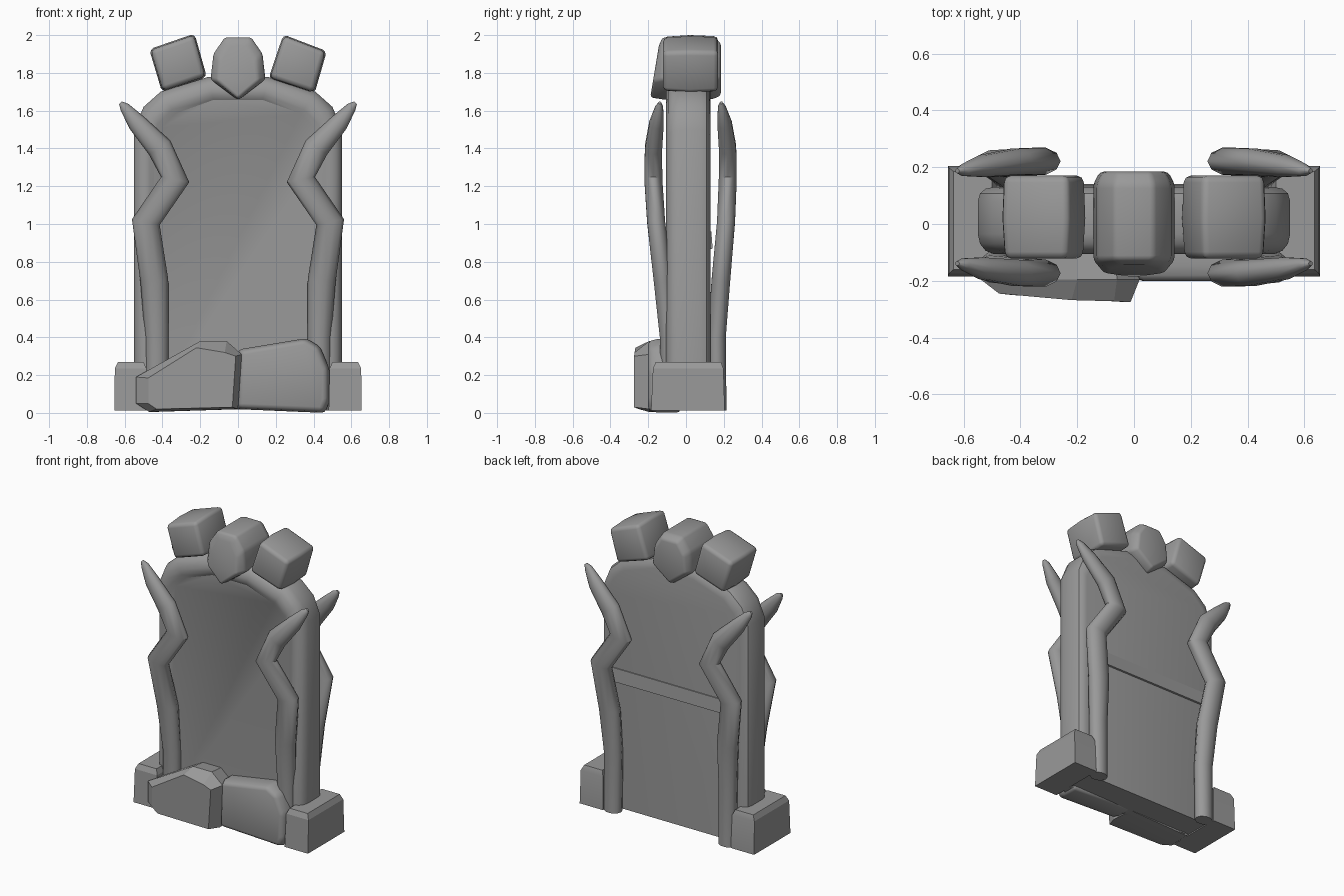
import bpy, bmesh, math
from mathutils import Vector

if "Cube" in bpy.data.objects:
    bpy.data.objects.remove(bpy.data.objects["Cube"])

stone = bpy.data.materials.new("grey_stone")
stone.diffuse_color = (0.32, 0.32, 0.32, 1)
stone.use_nodes = True
stone.node_tree.nodes["Principled BSDF"].inputs["Base Color"].default_value = stone.diffuse_color


def loft(name, rings, bevel=0.0, segments=2, angle=35):
    """Skin matching rings of points, cap both ends, round the edges."""
    bm = bmesh.new()
    loops = [[bm.verts.new(p) for p in ring] for ring in rings]
    n = len(loops[0])
    for a, b in zip(loops, loops[1:]):
        for i in range(n):
            j = (i + 1) % n
            bm.faces.new((a[i], a[j], b[j], b[i]))
    bm.faces.new(loops[0])
    bm.faces.new(loops[-1])
    bmesh.ops.recalc_face_normals(bm, faces=bm.faces)
    if bevel:
        edges = [e for e in bm.edges if e.calc_face_angle(0) > 0.35]
        bmesh.ops.bevel(bm, geom=edges, offset=bevel, segments=segments,
                        profile=0.5, affect='EDGES', clamp_overlap=True)
        bmesh.ops.recalc_face_normals(bm, faces=bm.faces)
    mesh = bpy.data.meshes.new(name)
    bm.to_mesh(mesh)
    bm.free()
    mesh.materials.append(stone)
    ob = bpy.data.objects.new(name, mesh)
    bpy.context.collection.objects.link(ob)
    bpy.ops.object.select_all(action='DESELECT')
    ob.select_set(True)
    bpy.context.view_layer.objects.active = ob
    bpy.ops.object.shade_smooth_by_angle(angle=math.radians(angle))
    return ob


def layer(profile, y, sx=1, sz=1, cx=0, cz=0):
    """Place an x-z profile at depth y, scaled about a centre."""
    return [(cx + (x - cx) * sx, y, cz + (z - cz) * sz) for x, z in profile]


# Arched slab: rounded rim around a slightly sunken front panel
half = [(0.55, 0.02), (0.55, 1.5), (0.50, 1.62), (0.41, 1.70), (0.16, 1.778)]
arch = half + [(-x, z) for x, z in reversed(half)]
loft("arched_slab", [
    layer(arch, -0.088, 0.81, 0.932), layer(arch, -0.104, 0.85, 0.945),
    layer(arch, -0.105, 0.90, 0.962), layer(arch, -0.094, 0.95, 0.982),
    layer(arch, -0.07, 0.985, 0.995), layer(arch, -0.035),
    layer(arch, 0.08), layer(arch, 0.108, 0.985, 0.995),
    layer(arch, 0.124, 0.95, 0.982), layer(arch, 0.13, 0.90, 0.965)], angle=32)

# Shallow sloping ledge across the back
loft("back_ledge", [[(x, 0.12, 0.965), (x, 0.134, 0.96), (x, 0.141, 0.87),
                     (x, 0.12, 0.865)] for x in (-0.46, 0.46)], angle=5)

# Square foot blocks with chamfered tops
for side, label in ((-1, "left"), (1, "right")):
    rings = []
    for z, x0, x1, y0, y1 in ((0.012, 0.48, 0.655, -0.185, 0.205),
                              (0.235, 0.485, 0.652, -0.175, 0.198),
                              (0.27, 0.50, 0.635, -0.16, 0.185)):
        rings.append([(side * x0, y0, z), (side * x1, y0, z),
                      (side * x1, y1, z), (side * x0, y1, z)])
    loft(label + "_foot_block", rings, angle=20)

# Winding horns: x, z, depth from the slab middle, half width, half depth
HORN = [(0.43, 0.012, 0.125, 0.060, 0.05), (0.43, 0.40, 0.127, 0.063, 0.05),
        (0.443, 0.70, 0.153, 0.074, 0.052), (0.488, 1.01, 0.185, 0.075, 0.05),
        (0.333, 1.235, 0.197, 0.076, 0.05), (0.415, 1.405, 0.196, 0.068, 0.048),
        (0.535, 1.535, 0.180, 0.050, 0.040), (0.60, 1.618, 0.166, 0.027, 0.022),
        (0.622, 1.642, 0.163, 0.010, 0.008)]
for side, s_label in ((-1, "left"), (1, "right")):
    for face, f_label in ((-1, "front"), (1, "back")):
        rings = []
        for i, (x, z, d, w, h) in enumerate(HORN):
            a, b = HORN[max(i - 1, 0)], HORN[min(i + 1, len(HORN) - 1)]
            t = Vector((b[0] - a[0], b[1] - a[1])).normalized()
            if i == 0:
                t = Vector((0, 1))
            middle = 0.042 - 0.018 * min(z / 1.2, 1)
            ring = []
            for k in range(10):
                u = 2 * math.pi * k / 10
                ox = w * math.cos(u)
                ring.append((side * (x + t.y * ox),
                             middle + face * (d + h * math.sin(u)),
                             z - t.x * ox))
            rings.append(ring)
        loft(f"{f_label}_{s_label}_horn", rings, angle=50)

# Faceted boulder at the front left
boulder = [(-0.54, 0.19), (-0.54, 0.05), (-0.47, 0.005), (0.0, 0.02),
           (0.02, 0.31), (-0.06, 0.38), (-0.20, 0.38)]
front = [(-0.475, -0.245, 0.185), (-0.475, -0.245, 0.05),
         (-0.43, -0.25, 0.02), (-0.03, -0.275, 0.03),
         (-0.012, -0.275, 0.30), (-0.07, -0.272, 0.32), (-0.22, -0.268, 0.345)]
loft("faceted_boulder", [front, layer(boulder, -0.195),
                         layer(boulder, -0.04, 0.95, 0.95, -0.25)], angle=18)

# Rounded boulder at the front right
round_rock = [(-0.01, 0.02), (0.46, 0.0), (0.485, 0.06), (0.485, 0.23),
              (0.435, 0.35), (0.36, 0.395), (0.0, 0.335)]
loft("rounded_boulder", [layer(round_rock, -0.2, 0.93, 0.94, 0.24, 0.19),
                         layer(round_rock, -0.15),
                         layer(round_rock, -0.03)], 0.02, angle=45)

# Pointed keystone at the top of the arch, its face leaning back
key = [(0, 1.655), (0.145, 1.765), (0.13, 1.90), (0.07, 1.988),
       (-0.07, 1.988), (-0.13, 1.90), (-0.145, 1.765)]
key_front = [(x * 0.74, -0.19 + (z - 1.655) * 0.14, 1.665 + (z - 1.655) * 0.84)
             for x, z in key]
loft("keystone", [key_front, layer(key, -0.125), layer(key, 0.14),
                  layer(key, 0.184, 0.84, 0.86, 0, 1.80)], 0.014, angle=50)

# Tilted crown stones either side of the keystone
for label, quad in (
        ("left", [(-0.47, 1.925), (-0.23, 2.008), (-0.165, 1.778), (-0.402, 1.698)]),
        ("right", [(0.24, 2.003), (0.47, 1.915), (0.405, 1.69), (0.162, 1.77)])):
    cx = sum(p[0] for p in quad) / 4
    loft(label + "_crown_stone",
         [layer(quad, -0.122, 0.94, 0.94, cx, 1.85), layer(quad, 0.02, 1, 1),
          layer(quad, 0.17, 0.96, 0.96, cx, 1.85)], 0.024, angle=50)
